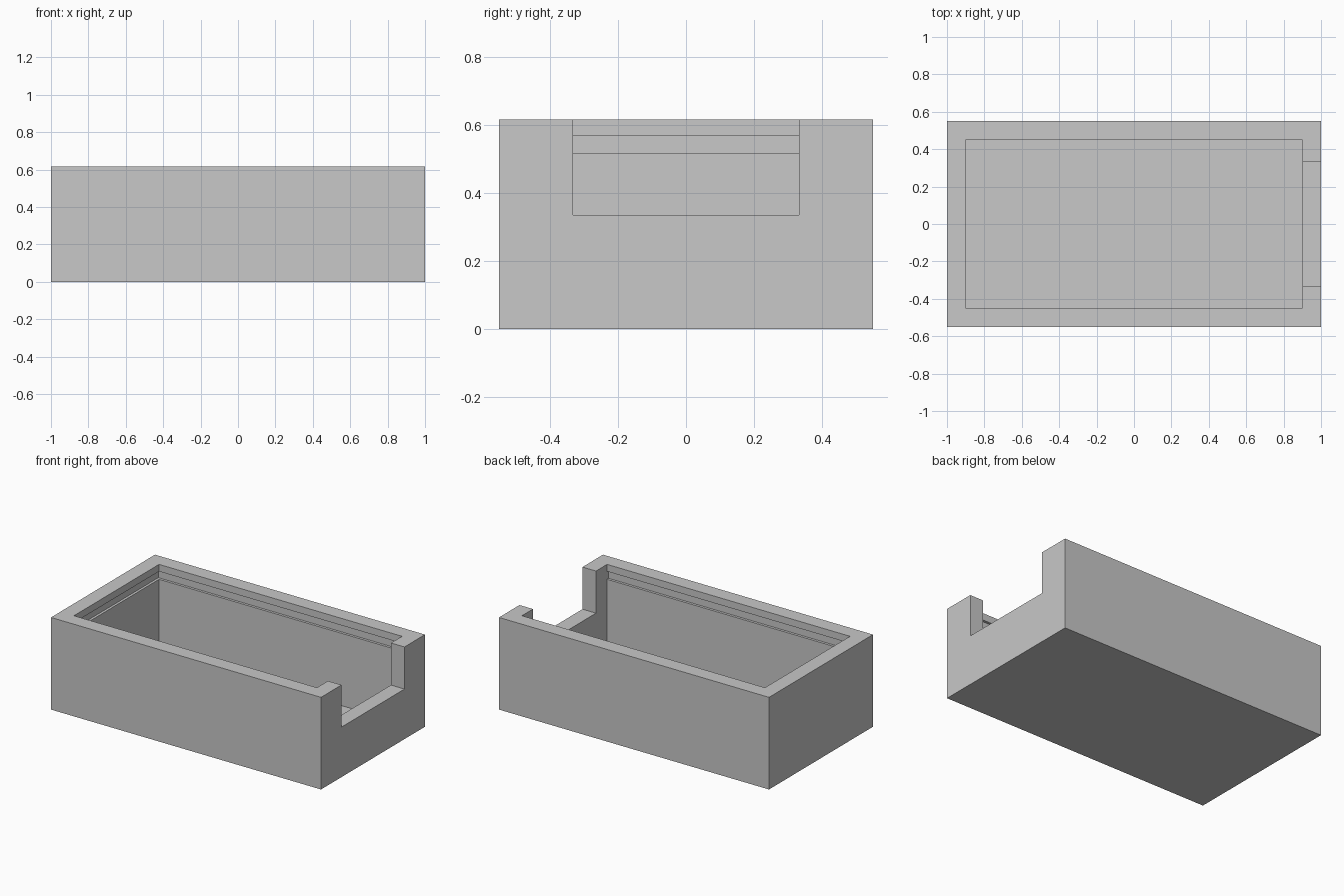
import bpy
from mathutils import Vector

if "Cube" in bpy.data.objects:
    bpy.data.objects.remove(bpy.data.objects["Cube"], do_unlink=True)

grey = bpy.data.materials.new("plain_grey")
grey.use_nodes = True
colour = (0.58, 0.58, 0.58, 1)
grey.diffuse_color = colour
grey.node_tree.nodes["Principled BSDF"].inputs["Base Color"].default_value = colour


def block(name, low, high):
    """Box between two opposite corners."""
    low, high = Vector(low), Vector(high)
    bpy.ops.mesh.primitive_cube_add(size=1, location=(low + high) / 2)
    obj = bpy.context.object
    obj.name = name
    obj.scale = high - low
    bpy.ops.object.transform_apply(location=True, rotation=False, scale=True)
    obj.data.materials.append(grey)
    return obj


def cut(body, name, low, high):
    """Carve a box out of the body and discard the cutter."""
    cutter = block(name, low, high)
    cutter.hide_render = True
    mod = body.modifiers.new(name, "BOOLEAN")
    mod.operation = "DIFFERENCE"
    mod.solver = "EXACT"
    mod.object = cutter
    bpy.context.view_layer.objects.active = body
    bpy.ops.object.modifier_apply(modifier=mod.name)
    bpy.data.objects.remove(cutter, do_unlink=True)


height, wall, floor, width, depth = 0.617, 0.1, 0.033, 1.0, 0.55
inner_x, inner_y, groove = width - wall, depth - wall, 0.017

# Solid outer body
box = block("open_box", (-width, -depth, 0), (width, depth, height))

# Main cavity, open at the top
cut(box, "cavity", (-inner_x, -inner_y, floor), (inner_x, inner_y, 1))

# Lid groove in the two long walls and the closed end
cut(box, "lid_groove", (-inner_x - groove, -inner_y - groove, 0.517),
    (inner_x, inner_y + groove, 0.57))

# Notch through the left end wall
cut(box, "end_notch", (0.8, -0.333, 0.335), (1.2, 0.333, 1))
